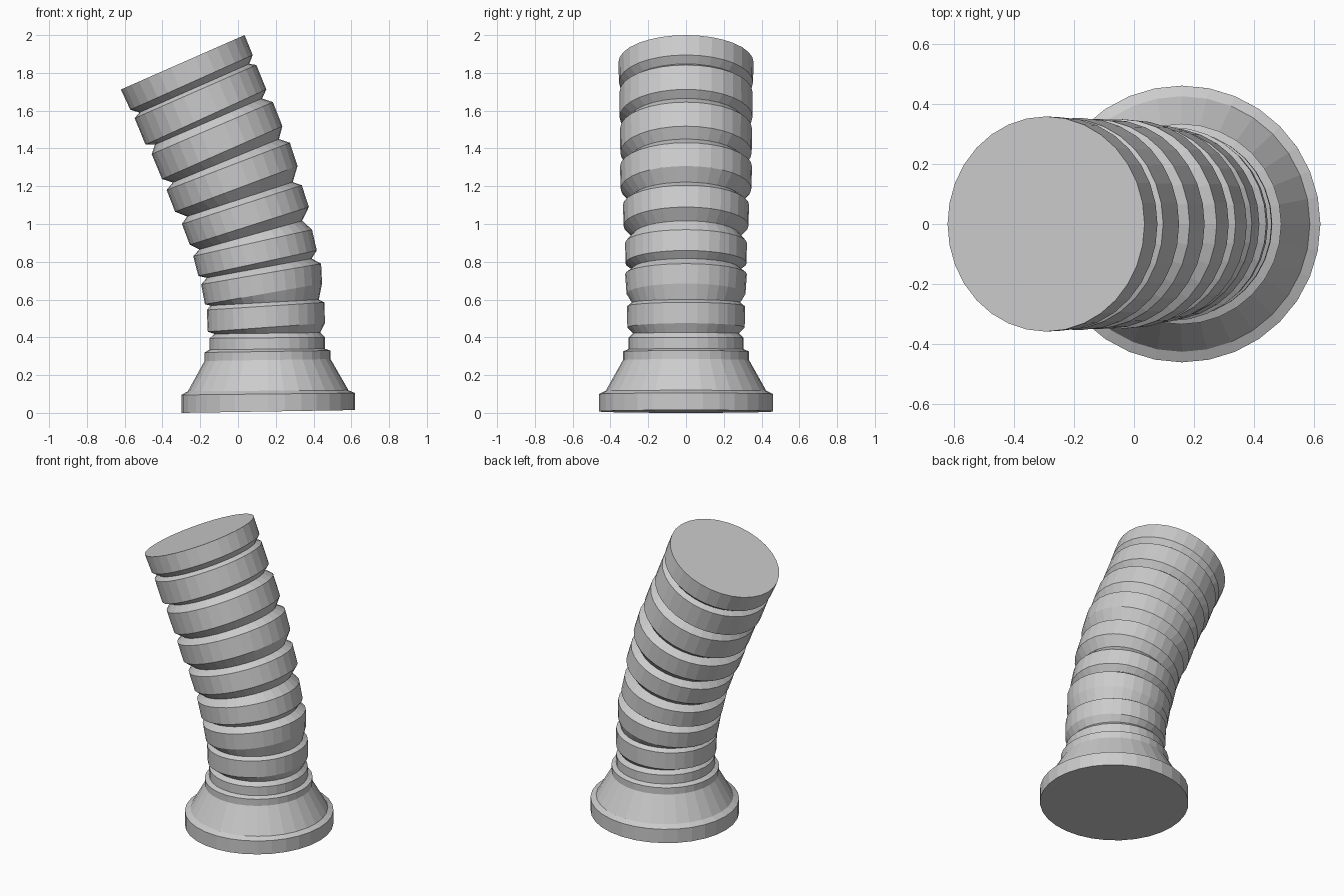
import bpy, bmesh
from math import cos, sin, pi
from mathutils import Vector

SIDES = 32


def lathe_bent(name, rings, cap_bottom=False, cap_top=False):
    """Skin tilted circles; each is given by its left and right (x, z) ends."""
    bm = bmesh.new()
    loops = []
    for lx, lz, rx, rz in rings:
        left, right = Vector((lx, 0, lz)), Vector((rx, 0, rz))
        mid, arm = (left + right) / 2, (right - left) / 2
        side = Vector((0, arm.length, 0))
        loops.append([bm.verts.new(mid + arm * cos(2 * pi * i / SIDES)
                                   + side * sin(2 * pi * i / SIDES))
                      for i in range(SIDES)])
    for a, b in zip(loops, loops[1:]):
        for i in range(SIDES):
            j = (i + 1) % SIDES
            bm.faces.new((a[i], a[j], b[j], b[i]))
    if cap_bottom:
        bm.faces.new(loops[0][::-1])
    if cap_top:
        bm.faces.new(loops[-1])
    mesh = bpy.data.meshes.new(name)
    bm.to_mesh(mesh)
    bm.free()
    obj = bpy.data.objects.new(name, mesh)
    bpy.context.collection.objects.link(obj)
    return obj


# Flared foot with a rim and a small collar
foot = [
    (-.30, .0, .62, .015),
    (-.30, .095, .62, .105),
    (-.265, .115, .585, .12),
    (-.177, .275, .49, .285),
    (-.177, .32, .49, .33),
    (-.15, .335, .46, .34),
]
lathe_bent("flared_foot", foot, cap_bottom=True)

# Ribbed bending hose: groove, rib bottom, rib top for every rib
hose = [
    (-.15, .335, .46, .34),
    (-.15, .395, .46, .40),
    (-.125, .418, .435, .425),
    (-.16, .43, .46, .475),
    (-.165, .545, .458, .585),
    (-.145, .568, .428, .60),
    (-.175, .575, .445, .685),
    (-.195, .68, .44, .79),
    (-.165, .715, .39, .817),
    (-.21, .725, .417, .86),
    (-.237, .83, .392, .97),
    (-.205, .865, .34, 1.017),
    (-.255, .89, .375, 1.09),
    (-.297, 1.0, .338, 1.205),
    (-.27, 1.04, .29, 1.222),
    (-.333, 1.065, .315, 1.307),
    (-.378, 1.18, .275, 1.43),
    (-.345, 1.22, .217, 1.45),
    (-.402, 1.238, .235, 1.518),
    (-.457, 1.37, .185, 1.645),
    (-.44, 1.42, .128, 1.665),
    (-.49, 1.42, .15, 1.713),
    (-.547, 1.56, .097, 1.842),
    (-.522, 1.59, .06, 1.848),
    (-.57, 1.605, .078, 1.895),
    (-.62, 1.712, .035, 2.0),
]
lathe_bent("ribbed_hose", hose, cap_top=True)
